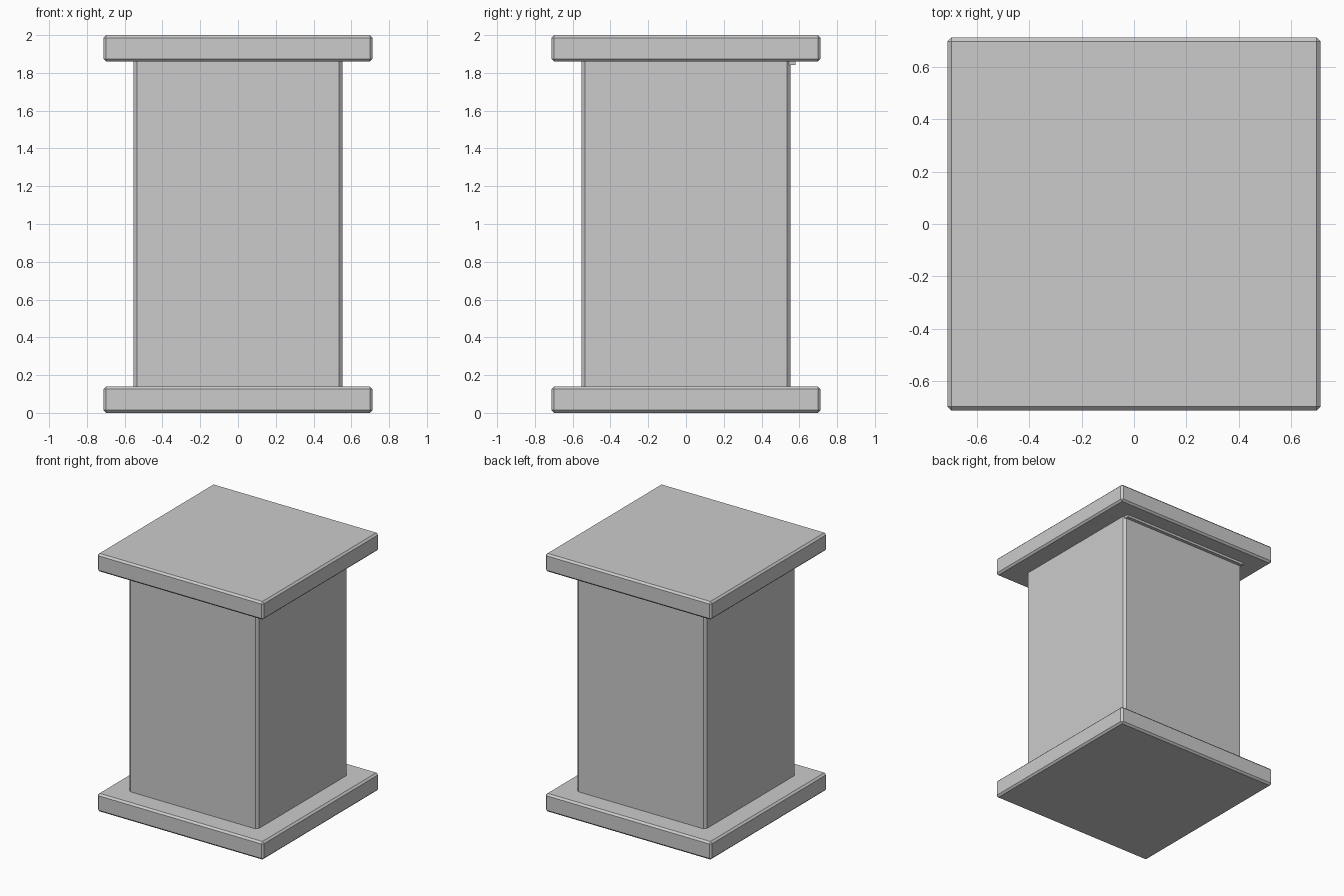
import bpy

cube = bpy.data.objects.get("Cube")
if cube:
    bpy.data.objects.remove(cube, do_unlink=True)

# Single stone colour
stone = bpy.data.materials.new("grey stone")
stone.use_nodes = True
colour = (0.6, 0.6, 0.6, 1)
stone.diffuse_color = colour
stone.node_tree.nodes["Principled BSDF"].inputs["Base Color"].default_value = colour


def block(name, size, centre, chamfer=0):
    """Box with flat chamfered edges."""
    bpy.ops.mesh.primitive_cube_add(size=1, location=centre)
    obj = bpy.context.object
    obj.name = name
    obj.scale = size
    bpy.ops.object.transform_apply(location=False, rotation=False, scale=True)
    obj.data.materials.append(stone)
    if chamfer:
        mod = obj.modifiers.new("chamfer", 'BEVEL')
        mod.width = chamfer
        mod.segments = 1
    return obj


# Matching slabs at the foot and head
for name, z in (("base_slab", 0.07), ("top_slab", 1.93)):
    block(name, (1.424, 1.424, 0.14), (0, 0, z), 0.014)

# Square shaft, its ends buried in the slabs
block("shaft", (1.108, 1.108, 1.8), (0, 0, 1), 0.018)

# Thin ledge under the top slab on the back
block("back_ledge", (1.09, 0.05, 0.03), (0, 0.555, 1.857))
